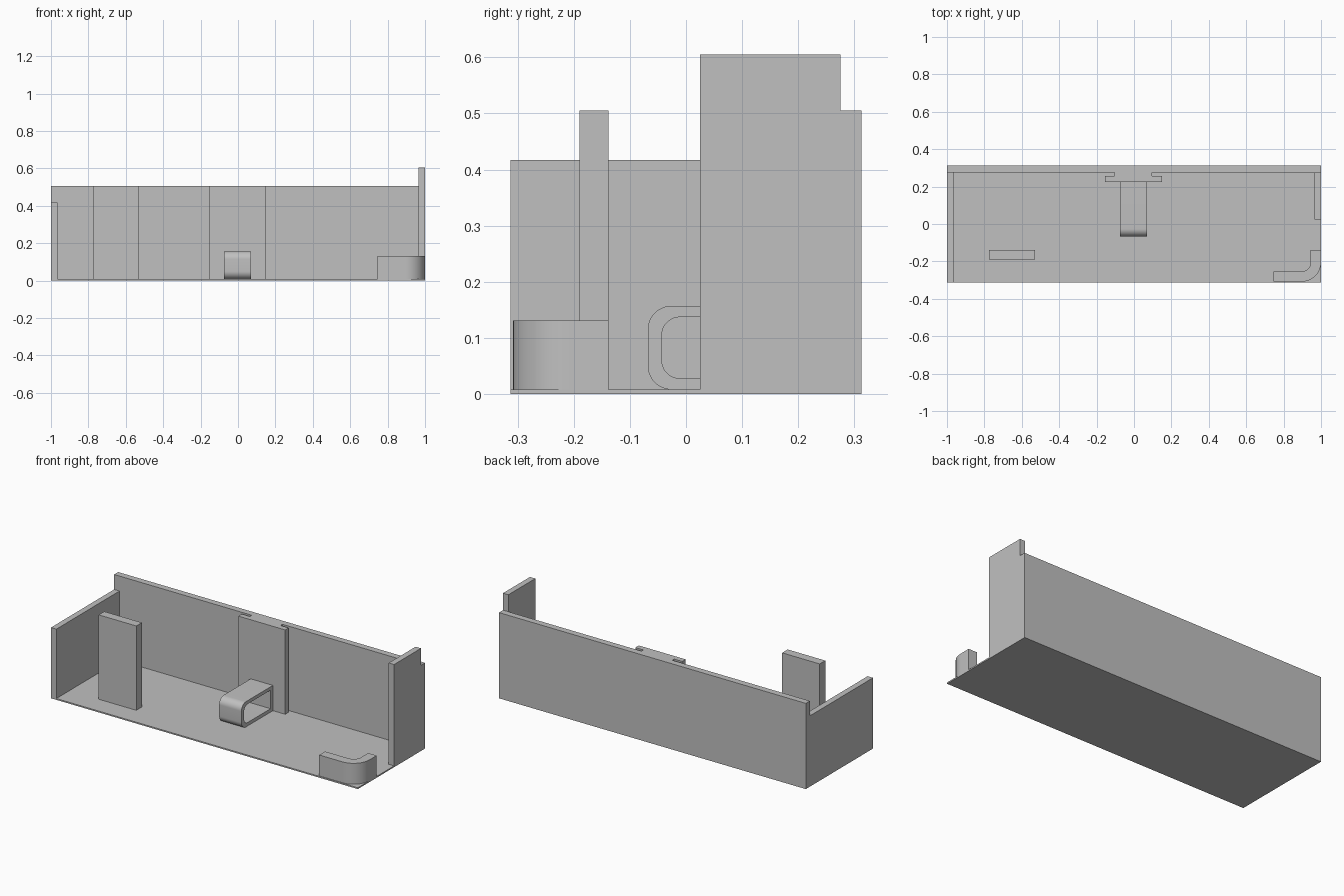
import bpy, bmesh, math
from mathutils import Vector

if "Cube" in bpy.data.objects:
    bpy.data.objects.remove(bpy.data.objects["Cube"])

grey = bpy.data.materials.new("light_grey")
grey.diffuse_color = (0.53, 0.53, 0.53, 1)
grey.use_nodes = True
grey.node_tree.nodes["Principled BSDF"].inputs["Base Color"].default_value = grey.diffuse_color
FLOOR = 0.008


def finish(name, bm, smooth=False):
    bmesh.ops.recalc_face_normals(bm, faces=bm.faces)
    mesh = bpy.data.meshes.new(name)
    bm.to_mesh(mesh)
    bm.free()
    mesh.materials.append(grey)
    obj = bpy.data.objects.new(name, mesh)
    bpy.context.collection.objects.link(obj)
    if smooth:
        bpy.ops.object.select_all(action='DESELECT')
        obj.select_set(True)
        bpy.context.view_layer.objects.active = obj
        bpy.ops.object.shade_smooth_by_angle(angle=math.radians(30))
    return obj


def extrude(name, points, direction, smooth=False):
    """Solid prism made from a closed outline of 3D points."""
    bm = bmesh.new()
    face = bm.faces.new([bm.verts.new(p) for p in points])
    out = bmesh.ops.extrude_face_region(bm, geom=[face], use_keep_orig=True)
    moved = [g for g in out["geom"] if isinstance(g, bmesh.types.BMVert)]
    bmesh.ops.translate(bm, verts=moved, vec=Vector(direction))
    return finish(name, bm, smooth)


def box(name, x0, x1, y0, y1, z0, z1):
    return extrude(name, [(x0, y0, z0), (x1, y0, z0), (x1, y1, z0), (x0, y1, z0)],
                   (0, 0, z1 - z0))


def arc(cx, cy, r, a0, a1, n=12):
    angles = [math.radians(a0 + (a1 - a0) * i / n) for i in range(n + 1)]
    return [(cx + r * math.cos(a), cy + r * math.sin(a)) for a in angles]


# Tray floor and walls
box("floor", -1, 1, -0.3125, 0.3125, 0, FLOOR)
box("back_wall", -1, 1, 0.275, 0.3125, FLOOR, 0.505)
box("left_wall", -1, -0.965, -0.3125, 0.275, FLOOR, 0.417)
box("right_wall", 0.965, 1, 0.025, 0.275, FLOOR, 0.605)

# Free-standing slab
box("standing_slab", -0.775, -0.53, -0.19, -0.138, FLOOR, 0.505)

# T-shaped rail on the back wall
rail = [(-0.155, 0.225), (0.15, 0.225), (0.15, 0.257), (0.097, 0.257),
        (0.097, 0.275), (-0.103, 0.275), (-0.103, 0.257), (-0.155, 0.257)]
extrude("t_rail", [(x, y, FLOOR) for x, y in rail], (0, 0, 0.505 - FLOOR))


# Hollow loop in front of the rail, rounded at its front
def loop_outline(y0, y1, z0, z1, r):
    return ([(y1, z1)] + arc(y0 + r, z1 - r, r, 90, 180)
            + arc(y0 + r, z0 + r, r, 180, 270) + [(y1, z0)])


outer = loop_outline(-0.068, 0.225, FLOOR, 0.157, 0.042)
inner = loop_outline(-0.043, 0.203, 0.028, 0.137, 0.032)
bm = bmesh.new()
rings = [[bm.verts.new((x, y, z)) for y, z in pts]
         for x in (-0.075, 0.07) for pts in (outer, inner)]
for a, b in ((0, 1), (2, 3), (0, 2), (1, 3)):
    A, B = rings[a], rings[b]
    for i in range(len(A)):
        j = (i + 1) % len(A)
        bm.faces.new((A[i], A[j], B[j], B[i]))
finish("hollow_loop", bm, smooth=True)

# Low rounded corner guard
guard = ([(0.745, -0.308)] + arc(0.897, -0.205, 0.103, -90, 0)
         + [(1.0, -0.138), (0.945, -0.138)]
         + arc(0.897, -0.205, 0.048, 0, -90) + [(0.745, -0.253)])
extrude("corner_guard", [(x, y, FLOOR) for x, y in guard], (0, 0, 0.131 - FLOOR), True)
